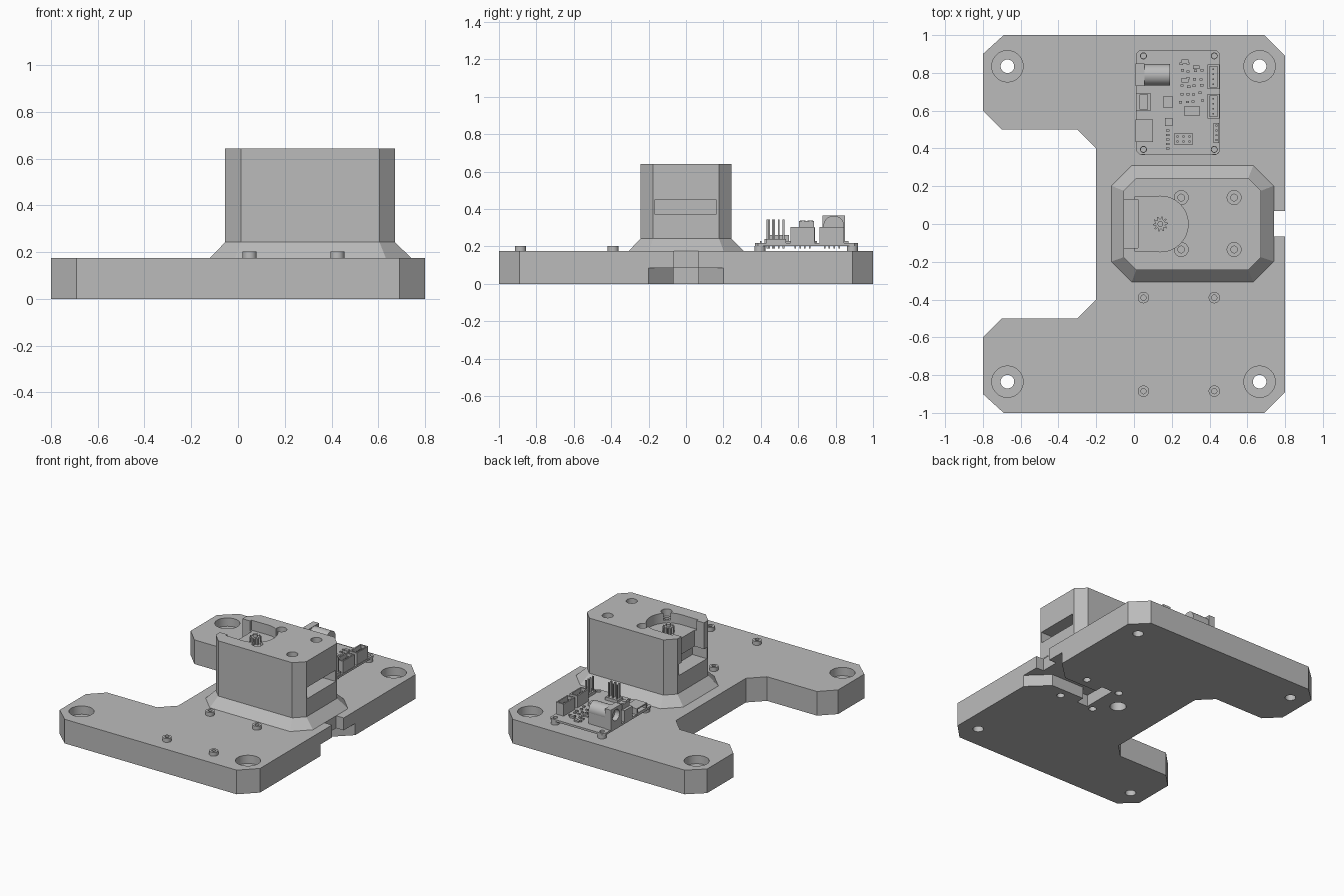
import bpy, bmesh, math, random

if bpy.data.objects.get("Cube"):
    bpy.data.objects.remove(bpy.data.objects["Cube"])

grey = bpy.data.materials.new("plain_grey")
grey.use_nodes = True
grey.diffuse_color = (0.5, 0.5, 0.5, 1)
grey.node_tree.nodes["Principled BSDF"].inputs["Base Color"].default_value = (0.5, 0.5, 0.5, 1)


def make(name, bm):
    bmesh.ops.recalc_face_normals(bm, faces=bm.faces)
    mesh = bpy.data.meshes.new(name)
    bm.to_mesh(mesh)
    bm.free()
    mesh.materials.append(grey)
    ob = bpy.data.objects.new(name, mesh)
    bpy.context.collection.objects.link(ob)
    return ob


def loft(name, rings):
    """Solid through a list of (outline, height) rings."""
    bm = bmesh.new()
    loops = [[bm.verts.new((x, y, z)) for x, y in pts] for pts, z in rings]
    bm.faces.new(loops[0])
    bm.faces.new(loops[-1])
    for a, b in zip(loops, loops[1:]):
        for i in range(len(a)):
            j = (i + 1) % len(a)
            bm.faces.new((a[i], a[j], b[j], b[i]))
    return make(name, bm)


def prism(name, pts, z0, z1):
    return loft(name, [(pts, z0), (pts, z1)])


def rect(x0, x1, y0, y1):
    return [(x0, y0), (x1, y0), (x1, y1), (x0, y1)]


def octagon(x0, x1, y0, y1, c):
    return [(x0 + c, y0), (x1 - c, y0), (x1, y0 + c), (x1, y1 - c),
            (x1 - c, y1), (x0 + c, y1), (x0, y1 - c), (x0, y0 + c)]


def circle(x, y, r, n=32):
    return [(x + r * math.cos(math.tau * i / n), y + r * math.sin(math.tau * i / n)) for i in range(n)]


def box(name, x0, x1, y0, y1, z0, z1):
    return prism(name, rect(x0, x1, y0, y1), z0, z1)


def cut(target, cutters):
    for c in cutters:
        c.hide_render = True
        mod = target.modifiers.new("cut", "BOOLEAN")
        mod.operation, mod.solver, mod.object = "DIFFERENCE", "EXACT", c
        bpy.context.view_layer.objects.active = target
        bpy.ops.object.modifier_apply(modifier=mod.name)
        bpy.data.objects.remove(c)


def smooth(ob):
    bpy.ops.object.select_all(action="DESELECT")
    ob.select_set(True)
    bpy.context.view_layer.objects.active = ob
    bpy.ops.object.shade_smooth_by_angle(angle=math.radians(30))


TOP = 0.175
SHAFT_X = 0.14
screws = [(x, y) for x in (0.25, 0.53) for y in (-0.135, 0.14)]

# Base plate: half outline mirrored front to back
half = [(-0.2, 0.4), (-0.3, 0.5), (-0.7, 0.5), (-0.8, 0.6), (-0.8, 0.9),
        (-0.69, 1), (0.69, 1), (0.8, 0.89)]
base = prism("base_plate", half + [(x, -y) for x, y in reversed(half)], 0, TOP)

# Plate cuts: corner bolt holes, cable channel, edge notch, shaft and screw holes
cutters = []
for x in (-0.67, 0.665):
    for y in (-0.835, 0.835):
        cutters += [prism("c", circle(x, y, 0.036), -0.1, 0.3),
                    prism("c", circle(x, y, 0.083), 0.115, 0.3)]
side = [(0.9, 0.2), (0.8, 0.2), (0.66, 0.066), (0.39, 0.066), (0.39, 0.13), (0.3, 0.13)]
cutters.append(prism("c", side + [(x, -y) for x, y in reversed(side)], -0.1, 0.085))
cutters.append(box("c", 0.74, 0.9, -0.065, 0.068, -0.1, 0.3))
cutters.append(prism("c", circle(SHAFT_X, 0, 0.055), -0.1, 0.3))
cutters += [prism("c", circle(x, y, 0.026), -0.1, 0.3) for x, y in screws]
cut(base, cutters)
smooth(base)

# Motor tower with flared skirt
body = octagon(-0.055, 0.672, -0.243, 0.243, 0.067)
tower = loft("motor_tower", [(octagon(-0.12, 0.74, -0.307, 0.31, 0.108), TOP),
                             (body, 0.242), (body, 0.642)])
# U shaped pocket open towards the -x side, and a slot on the +x side
pocket = [(0.005, -0.145)] + [
    (SHAFT_X + 0.147 * math.cos(a), 0.147 * math.sin(a))
    for a in [math.pi * (i / 24 - 0.5) for i in range(25)]] + [(0.005, 0.145)]
cutters = [prism("c", pocket, 0.57, 0.8),
           box("c", -0.2, 0.02, -0.128, 0.13, 0.45, 0.8),
           box("c", 0.3, 0.9, -0.167, 0.16, 0.37, 0.452),
           box("c", -0.2, 0.06, -0.16, 0.16, 0.37, 0.452)]
for x, y in screws:
    cutters += [prism("c", circle(x, y, 0.037, 24), 0.59, 0.8),
                prism("c", circle(x, y, 0.018, 16), 0.5, 0.8)]
cut(tower, cutters)
smooth(tower)

# Toothed pinion on the motor shaft
teeth = [(SHAFT_X + r * math.cos(math.tau * i / 40), r * math.sin(math.tau * i / 40))
         for i in range(40) for r in [0.04 if i % 4 < 2 else 0.026]]
prism("pinion", teeth, 0.56, 0.615)
smooth(prism("motor_shaft", circle(SHAFT_X, 0, 0.015, 20), 0.56, 0.635))

# Hollow stand-off posts for two circuit boards
for y in (-0.885, -0.39, 0.395, 0.89):
    for x in (0.05, 0.425):
        post = prism("standoff", circle(x, y, 0.03, 24), TOP, 0.203)
        cut(post, [prism("c", circle(x, y, 0.014, 16), 0.18, 0.3)])
        smooth(post)

# Circuit board
PCB = 0.218
board = prism("circuit_board", octagon(0.012, 0.455, 0.368, 0.92, 0.018), 0.203, PCB)
cut(board, [prism("c", circle(x, y, 0.016, 16), 0.1, 0.3) for x in (0.05, 0.425) for y in (0.395, 0.89)])

# Power jack: square mouth with a round barrel behind
jack = box("power_jack_mouth", 0.008, 0.055, 0.73, 0.85, PCB, 0.365)
barrel = prism("power_jack_barrel", circle(0, 0, 0.056), 0.05, 0.19)
mouth = prism("c", circle(0, 0, 0.04), -0.1, 0.045)
for ob in (barrel, mouth):
    ob.rotation_euler = (0, math.pi / 2, 0)
    ob.location = (0, 0.79, 0.308)
bpy.context.view_layer.update()
cut(jack, [mouth])
smooth(jack)
smooth(barrel)
box("power_jack_body", 0.05, 0.19, 0.735, 0.845, PCB, 0.305)

# Terminal block with two screws, and the data socket
box("terminal_block", 0.01, 0.09, 0.6, 0.69, PCB, 0.3)
box("terminal_top", 0.03, 0.075, 0.605, 0.685, 0.3, 0.335)
for y in (0.625, 0.665):
    prism("terminal_screw", circle(0.053, y, 0.015, 16), 0.335, 0.338)
socket = box("data_socket", 0.008, 0.1, 0.435, 0.552, PCB, 0.262)
cut(socket, [box("c", -0.1, 0.07, 0.447, 0.54, 0.227, 0.253)])

# Upright wire sockets along the +x edge
for y in (0.715, 0.558):
    plug = box("wire_socket", 0.39, 0.452, y, y + 0.13, PCB, 0.305)
    cut(plug, [box("c", 0.4, 0.443, y + 0.01, y + 0.12, 0.24, 0.4)])
    for k in range(4):
        px, py = 0.42, y + 0.026 + 0.026 * k
        box("socket_pin", px - 0.004, px + 0.004, py - 0.004, py + 0.004, 0.19, 0.29)

# Pin headers
box("double_header_base", 0.212, 0.312, 0.42, 0.48, PCB, 0.24)
box("single_header_base", 0.422, 0.45, 0.43, 0.535, PCB, 0.24)
pins = [(0.23 + 0.032 * i, y) for i in range(3) for y in (0.436, 0.464)]
pins += [(0.436, 0.444 + 0.026 * i) for i in range(4)]
for x, y in pins:
    box("header_pin", x - 0.005, x + 0.005, y - 0.005, y + 0.005, 0.19, 0.343)

# Chips: centre, half sizes, height
for x, y, a, b, h in [(0.18, 0.645, 0.025, 0.032, 0.02), (0.308, 0.598, 0.042, 0.024, 0.025),
                      (0.183, 0.54, 0.02, 0.02, 0.012), (0.33, 0.83, 0.018, 0.01, 0.015),
                      (0.27, 0.86, 0.018, 0.01, 0.01), (0.27, 0.76, 0.018, 0.01, 0.01)]:
    box("chip", x - a, x + a, y - b, y + b, PCB, PCB + h)

# Small surface parts scattered in the free strips
random.seed(4)
for i in range(22):
    x = 0.25 + 0.035 * (i % 4) + random.uniform(-0.008, 0.008)
    y = 0.65 + 0.04 * (i // 4) + random.uniform(-0.006, 0.006)
    box("small_part", x - 0.008, x + 0.008, y - 0.006, y + 0.006, PCB, PCB + 0.01)
for i in range(5):
    box("small_part", 0.17, 0.188, 0.395 + 0.024 * i, 0.404 + 0.024 * i, PCB, PCB + 0.01)
